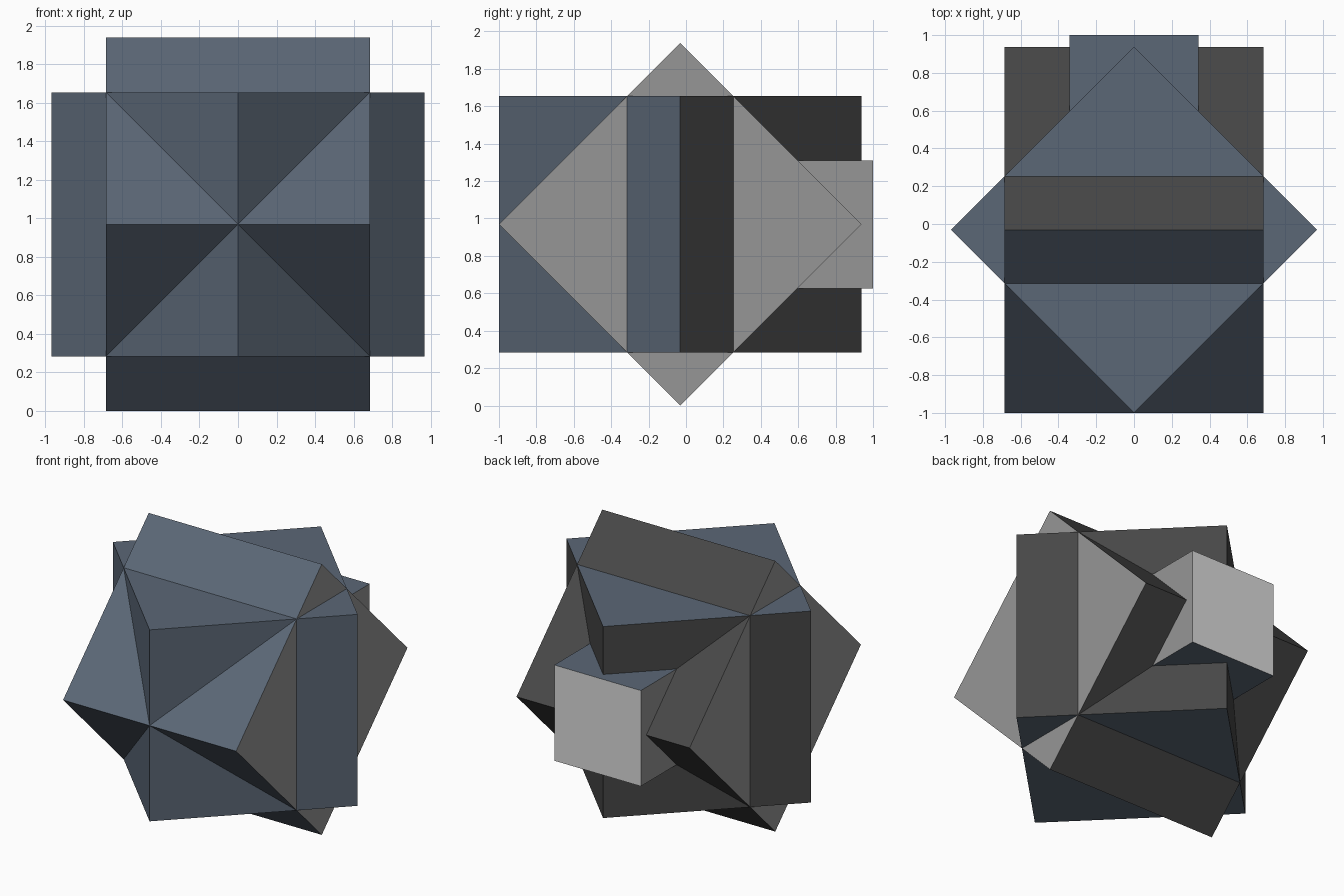
import bpy
import math
from mathutils import Matrix, Vector

default = bpy.data.objects.get("Cube")
if default:
    bpy.data.objects.remove(default, do_unlink=True)


def make_material(name, srgb):
    rgb = [((c / 255 + 0.055) / 1.055) ** 2.4 for c in srgb]
    mat = bpy.data.materials.new(name)
    mat.use_nodes = True
    mat.diffuse_color = (*rgb, 1)
    bsdf = mat.node_tree.nodes["Principled BSDF"]
    bsdf.inputs["Base Color"].default_value = (*rgb, 1)
    bsdf.inputs["Roughness"].default_value = 0.8
    return mat


MATERIALS = [
    make_material("slate blue", (91, 103, 118)),
    make_material("dark grey", (71, 71, 71)),
    make_material("mid grey", (150, 150, 150)),
    make_material("light grey", (218, 218, 218)),
]


def face_colour(n):
    """Pick the colour from the direction a face points."""
    if abs(n.x) > 0.9:
        return 2          # side ends
    if n.y > 0.9:
        return 3          # square back face
    if n.y > 0.1:
        return 1          # slanted back faces
    return 0              # front, top and bottom


def make_cube(name, size, centre, axis=None):
    """Cube, optionally turned 45 degrees about one axis."""
    bpy.ops.mesh.primitive_cube_add(size=size)
    obj = bpy.context.object
    obj.name = name
    if axis:
        obj.data.transform(Matrix.Rotation(math.radians(45), 4, axis))
    obj.location = centre
    for mat in MATERIALS:
        obj.data.materials.append(mat)
    for poly in obj.data.polygons:
        poly.material_index = face_colour(poly.normal)
    return obj


EDGE = 1.37
CENTRE = Vector((0, -0.031, EDGE / math.sqrt(2)))

# Two interlocking cubes sharing one centre
make_cube("cube_tilted_forward", EDGE, CENTRE, 'X')
make_cube("cube_turned_sideways", EDGE, CENTRE, 'Z')

# Half-size cube emerging from the back
make_cube("back_block", EDGE / 2, (0, 1 - EDGE / 4, CENTRE.z))
